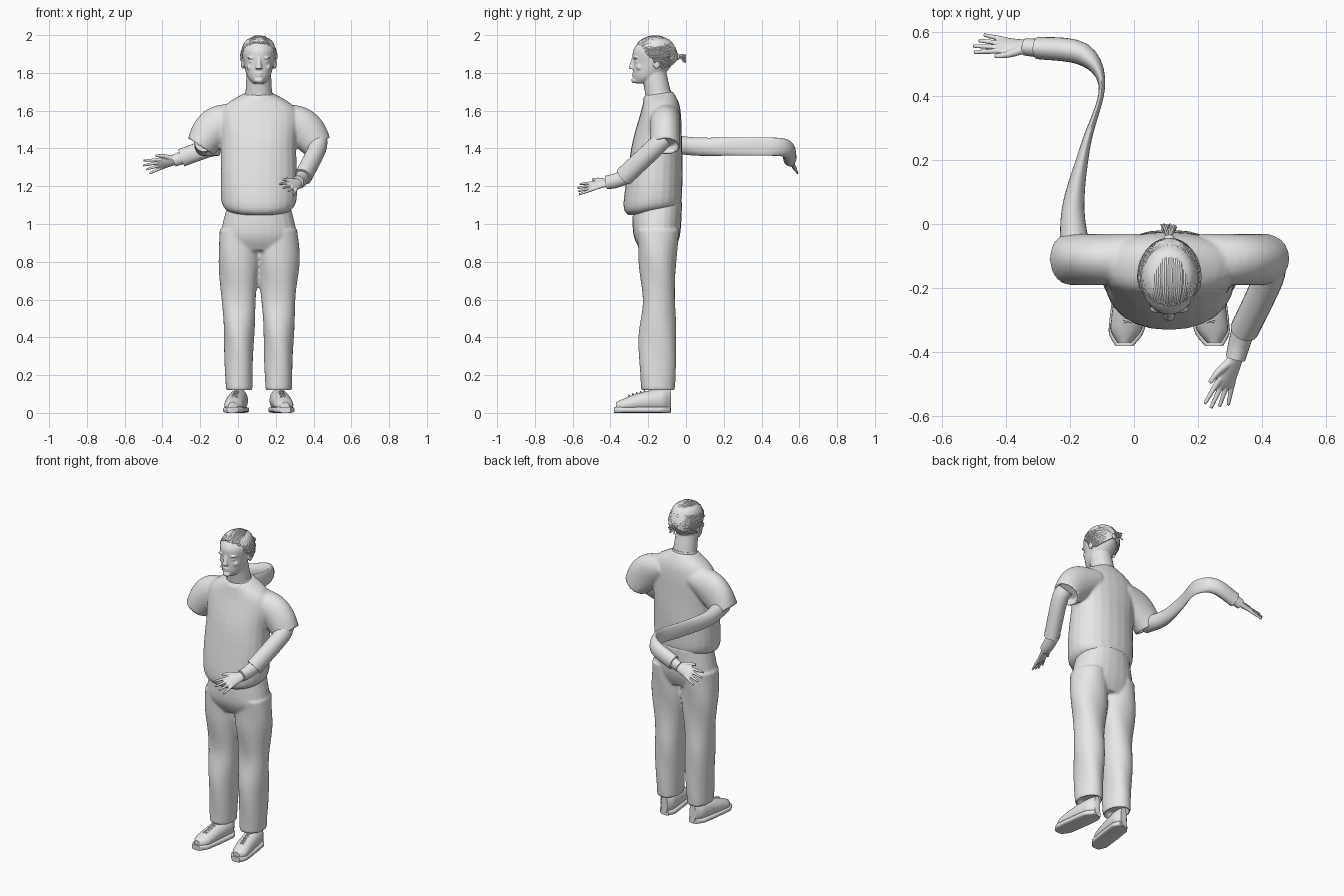
import bpy, bmesh, math, random
from mathutils import Vector, Matrix

random.seed(4)
if "Cube" in bpy.data.objects:
    bpy.data.objects.remove(bpy.data.objects["Cube"])

X, Y, Z = Vector((1, 0, 0)), Vector((0, 1, 0)), Vector((0, 0, 1))
MID = 0.11  # body centre line

grey = bpy.data.materials.new("plain_grey")
grey.use_nodes = True
grey.diffuse_color = (0.8, 0.8, 0.8, 1)
grey.node_tree.nodes["Principled BSDF"].inputs["Base Color"].default_value = grey.diffuse_color


def spline(keys, steps=5):
    """Pass a smooth curve through all values of the key rings."""
    out, last = [], len(keys) - 1
    for i in range(last):
        around = [keys[max(0, min(last, i + k))] for k in (-1, 0, 1, 2)]
        for step in range(steps):
            t = step / steps
            out.append([b + t / 2 * (c - a + t * (2 * a - 5 * b + 4 * c - d + t * (3 * (b - c) + d - a)))
                        for a, b, c, d in zip(*around)])
    return out + [list(keys[-1])]


def loft(bm, keys, ref=Y, axis=None, sides=24, power=1.0, fold=0.0, hollow=False):
    """Skin rings of x, y, z, half width, half depth and tilt."""
    rings = spline(keys)
    points = [Vector(ring[:3]) for ring in rings]
    loops, faces = [], []
    for i, (x, y, z, width, depth, tilt) in enumerate(rings):
        before, after = points[max(i - 1, 0)], points[min(i + 1, len(points) - 1)]
        along = axis or (after - before).normalized()
        u = ref.cross(along).normalized()
        v = along.cross(u)
        loop = []
        for k in range(sides):
            angle = math.tau * k / sides
            c, s = math.cos(angle), math.sin(angle)
            swell = 1 + fold * math.sin(3 * angle + 17 * z)
            across = u * (width * swell * math.copysign(abs(c) ** power, c))
            over = v * (depth * swell * math.copysign(abs(s) ** power, s))
            loop.append(bm.verts.new(points[i] + across + over + Z * (tilt * over.y)))
        loops.append(loop)
    faces.append(bm.faces.new(loops[0][::-1]))
    for low, high in zip(loops, loops[1:]):
        for k in range(sides):
            j = (k + 1) % sides
            faces.append(bm.faces.new((low[k], low[j], high[j], high[k])))
    end = bm.faces.new(loops[-1])
    bmesh.ops.recalc_face_normals(bm, faces=faces + [end])
    if hollow:
        bmesh.ops.inset_individual(bm, faces=[end], thickness=0.012, depth=0)
        bmesh.ops.inset_individual(bm, faces=[end], thickness=0.004, depth=-0.04)


def limb(bm, path, start, finish_size, ref=Z, **options):
    """Tube along a path, tapering evenly between two (width, depth) sizes."""
    keys = []
    for i, point in enumerate(path):
        size = Vector(start).lerp(Vector(finish_size), i / (len(path) - 1))
        keys.append((*point, *size, 0))
    loft(bm, keys, ref, **options)


def stack(bm, rows, x=MID, slope=0.0, **options):
    """Upright loft from rows of height, half width, front y and back y."""
    keys = []
    for z, width, front, back in rows:
        tilt = slope * max(0, abs(z - 1.4) - 0.1)
        keys.append((x, (front + back) / 2, z, width, (back - front) / 2, tilt))
    loft(bm, keys, axis=Z, **options)


def ball(bm, centre, size):
    matrix = Matrix.Translation(centre) @ Matrix.Diagonal((*size, 1))
    bmesh.ops.create_uvsphere(bm, u_segments=20, v_segments=12, radius=1, matrix=matrix)


def finish(name, bm, voxel=0, passes=4):
    """Make the object; a voxel size fuses its pieces into one soft skin."""
    mesh = bpy.data.meshes.new(name)
    bm.to_mesh(mesh)
    bm.free()
    mesh.materials.append(grey)
    mesh.shade_smooth()
    mesh.set_sharp_from_angle(angle=math.radians(50))
    part = bpy.data.objects.new(name, mesh)
    bpy.context.collection.objects.link(part)
    if voxel:
        fuse = part.modifiers.new("fuse", 'REMESH')
        fuse.mode, fuse.voxel_size, fuse.use_smooth_shade = 'VOXEL', voxel, True
        soften = part.modifiers.new("soften", 'SMOOTH')
        soften.factor, soften.iterations = 0.5, passes


def strands(name, lines, radius):
    """Thin round cords, one for each line of points."""
    curve = bpy.data.curves.new(name, 'CURVE')
    curve.dimensions, curve.bevel_depth, curve.bevel_resolution = '3D', radius, 1
    curve.use_fill_caps = True
    for line in lines:
        cord = curve.splines.new('POLY')
        cord.points.add(len(line) - 1)
        for point, place in zip(cord.points, line):
            point.co = (*place, 1)
    curve.materials.append(grey)
    bpy.context.collection.objects.link(bpy.data.objects.new(name, curve))


# Loose shirt with a gathered hem and wide short sleeves
bm = bmesh.new()
stack(bm, [(1.07, .16, -.3, -.03), (1.13, .2, -.33, -.02), (1.4, .2, -.29, -.02),
           (1.6, .2, -.24, -.03), (1.69, .08, -.22, -.07)], slope=.8, power=.9, fold=.008)
for side in (-1, 1):
    loft(bm, [(MID + side * out, -.11, z, width, .08, 0) for out, z, width in (
        (.1, 1.57, .07), (.2, 1.53, .1), (.26, 1.48, .1), (.31, 1.41, .08))], fold=.02, hollow=True)
finish("shirt", bm, voxel=.008)

# Collar band
bm = bmesh.new()
stack(bm, [(1.67, .08, -.23, -.07), (1.7, .07, -.21, -.08)], slope=.8)
finish("collar", bm)

# Trousers
bm = bmesh.new()
stack(bm, [(.86, .17, -.24, -.06), (.95, .2, -.28, -.03), (1.12, .16, -.28, -.02)], power=.9)
for side in (-1, 1):
    stack(bm, [(.97, .1, -.26, -.04), (.8, .11, -.25, -.05), (.6, .09, -.23, -.06),
               (.4, .08, -.25, -.05), (.12, .07, -.24, -.06)],
          x=MID + side * .105, power=.95, fold=.025, hollow=True)
finish("trousers", bm, voxel=.008)

# Shoes: upper, sole and crossed laces, shaped by rules from heel (0) to toe (1)
def shoe_centre(side, t):
    return MID + side * (.1 + .04 * t), -.08 - .29 * t


def shoe_width(t):
    return .022 + .03 * math.sqrt(1 - (2 * t - 1) ** 4)


def shoe_height(t):
    return .062 - .036 * t * t


for name, side in (("right", -1), ("left", 1)):
    upper, sole = [], []
    for step in range(9):
        t = step / 8
        x, y = shoe_centre(side, t)
        height = shoe_height(t)
        upper.append((x, y, height + .005, shoe_width(t), height, 0))
        sole.append((x, y * 1.03, .016, shoe_width(t) + .006, .016, 0))
    for part, keys, power in (("shoe", upper, 1), ("sole", sole, .5)):
        bm = bmesh.new()
        loft(bm, keys, ref=Z, axis=-Y, power=power)
        finish(name + "_" + part, bm)
    laces = []
    for step in range(5):
        t = .45 + step * .07
        x, y = shoe_centre(side, t)
        top = 2 * shoe_height(t) + .008
        for turn in (-.03, .03):
            laces.append([(x - turn, y, top - .02), (x, y - .01, top), (x + turn, y - .02, top - .03)])
    strands(name + "_laces", laces, .004)

# Head with neck, nose, lips, chin, brows, eyes, cheeks and ears
bm = bmesh.new()
stack(bm, [(1.745, .03, -.27, -.2), (1.78, .06, -.28, -.13), (1.85, .08, -.28, -.07),
           (1.92, .09, -.28, -.06), (1.97, .07, -.24, -.08), (1.99, .03, -.2, -.13)])
limb(bm, [(MID, -.14, 1.63), (MID, -.15, 1.7), (MID, -.17, 1.8)], (.075, .07), (.065, .065), ref=Y)
limb(bm, [(MID, -.275, 1.88), (MID, -.288, 1.82)], (.009, .01), (.018, .018), ref=Y)
for z, size in ((1.797, (.022, .012, .006)), (1.785, (.02, .012, .006)), (1.76, (.025, .016, .014))):
    ball(bm, (MID, -.274, z), size)
for side in (-1, 1):
    for out, y, z, size in ((.036, -.265, 1.88, (.026, .014, .007)), (.036, -.257, 1.86, (.016, .014, .008)),
                            (.04, -.245, 1.83, (.025, .02, .02)), (.086, -.155, 1.85, (.009, .02, .03))):
        ball(bm, (MID + side * out, y, z), size)
finish("head", bm, voxel=.0045, passes=3)

# Hair combed back from the hairline to a knot with a short loose tail
lines, count, points = [], 66, 14
for k in range(count + 1):
    lean = 4.3 * (k / count - .5)
    start = .75 + .25 * lean * lean + random.uniform(-.06, .06)
    lift = random.uniform(.98, 1.01)
    line = []
    for i in range(points + 1):
        sweep = start + (math.pi - .1 - start) * i / points
        reach = lift * math.sin(sweep)
        line.append((MID + .095 * reach * math.sin(lean), -.165 - .117 * math.cos(sweep),
                     1.885 + .11 * reach * math.cos(lean)))
    lines.append(line)
strands("hair", lines, .005)
knot = Vector((MID, -.045, 1.885))
tail = []
for k in range(26):
    spread = Vector((random.uniform(-.025, .025), random.uniform(.03, .045), random.uniform(-.035, .01)))
    tail.append([knot, knot + spread * .5 + Z * .008, knot + spread])
strands("hair_tail", tail, .0035)
bm = bmesh.new()
ball(bm, knot, (.017, .014, .017))
finish("hair_knot", bm)


def hand(name, wrist, forward, thumbward):
    """Palm, four spread fingers and a thumb."""
    ahead = Vector(forward).normalized()
    aside = Vector(thumbward)
    aside = (aside - ahead * aside.dot(ahead)).normalized()
    flat = ahead.cross(aside)

    def at(along, across):
        return Vector(wrist) + ahead * along + aside * across
    bm = bmesh.new()
    limb(bm, [at(-.03, 0), at(.03, 0), at(.1, 0)], (.024, .021), (.038, .01), ref=flat, axis=ahead)
    for finger in range(4):
        root = .028 - .018 * finger
        reach = .18 - .01 * abs(finger - 1)
        limb(bm, [at(.08, root), at(reach, root * 1.7)], (.01, .01), (.006, .006), ref=flat, sides=10)
    limb(bm, [at(.02, .015), at(.06, .045), at(.1, .06)], (.015, .015), (.007, .007), ref=flat, sides=10)
    finish(name, bm, voxel=.004, passes=2)


# Left arm, bent forward across the body
bm = bmesh.new()
limb(bm, [(.42, -.12, 1.45), (.42, -.17, 1.4), (.345, -.33, 1.25)], (.05, .05), (.045, .052))
limb(bm, [(.35, -.3, 1.26), (.33, -.37, 1.23), (.317, -.42, 1.22)], (.038, .042), (.031, .036))
finish("left_arm", bm)
hand("left_hand", (.318, -.415, 1.22), (-.4, -1, -.25), (-.75, .1, .6))

# Right arm, drawn out backward as a thin flat band before the forearm
bm = bmesh.new()
loft(bm, [(x, y, z, width, .048, 0) for x, y, z, width in (
    (-.18, -.11, 1.43, .05), (-.19, .05, 1.41, .035), (-.15, .25, 1.41, .015),
    (-.1, .43, 1.41, .01), (-.16, .53, 1.4, .035), (-.3, .55, 1.35, .035))], ref=Z)
limb(bm, [(-.27, .547, 1.36), (-.34, .553, 1.335)], (.03, .036), (.027, .032))
finish("right_arm", bm)
hand("right_hand", (-.325, .552, 1.34), (-1, .08, -.25), (0, -.6, .8))
